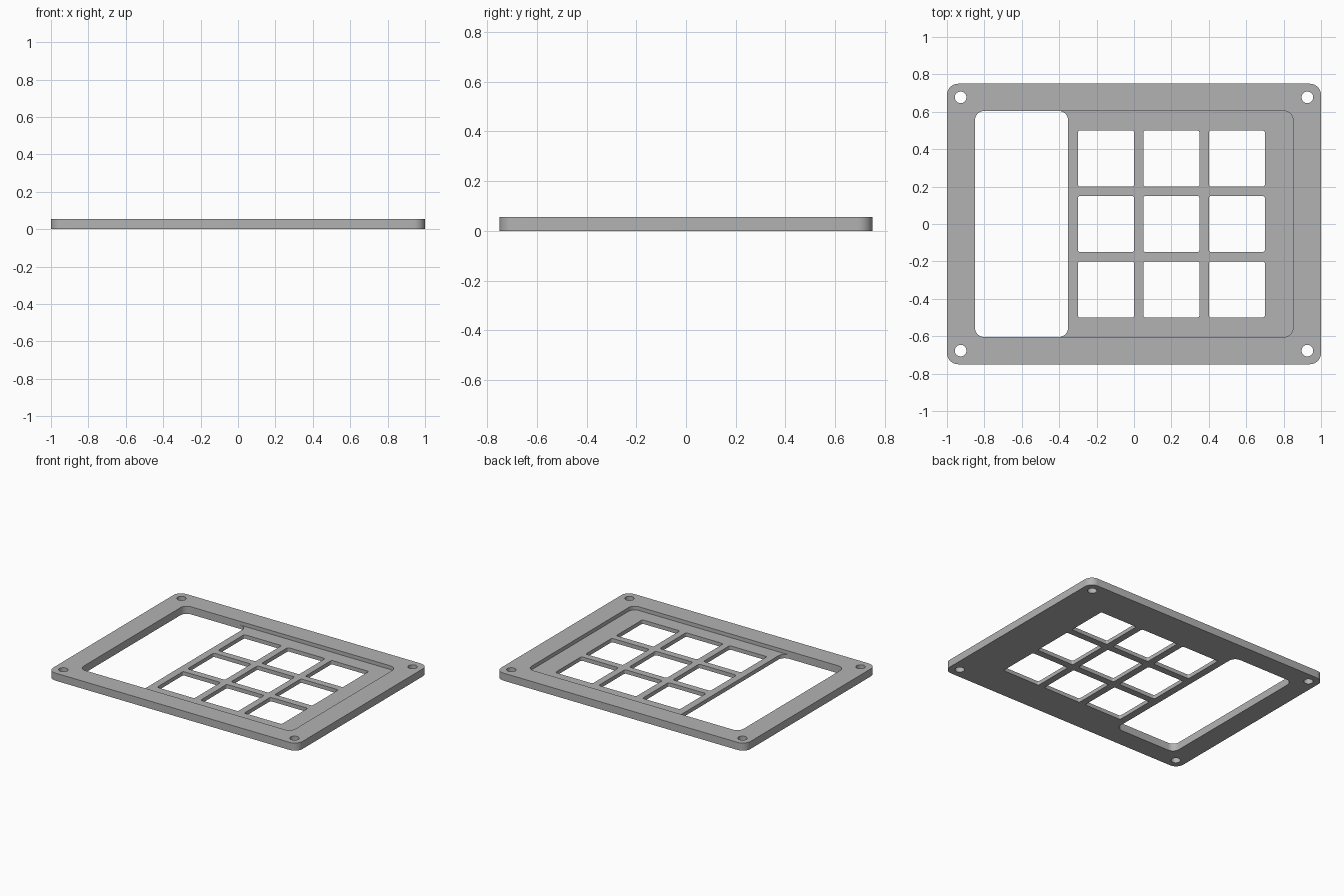
import bpy, bmesh
from math import pi, cos, sin, radians

if "Cube" in bpy.data.objects:
    bpy.data.objects.remove(bpy.data.objects["Cube"])

HEIGHT = 0.055
FLOOR = 0.028      # height of the recessed floor
BELOW, ABOVE = -0.1, 0.2

grey = bpy.data.materials.new("plain grey")
grey.use_nodes = True
colour = (0.45, 0.45, 0.45, 1)
grey.diffuse_color = colour
grey.node_tree.nodes["Principled BSDF"].inputs["Base Color"].default_value = colour


def rounded_block(name, x0, x1, y0, y1, z0, z1, radius, steps=8):
    """Upright prism with rounded corners."""
    bm = bmesh.new()
    centres = [(x1 - radius, y1 - radius), (x0 + radius, y1 - radius),
               (x0 + radius, y0 + radius), (x1 - radius, y0 + radius)]
    ring = []
    for quarter, (cx, cy) in enumerate(centres):
        for i in range(steps + 1):
            a = (quarter + i / steps) * pi / 2
            ring.append(bm.verts.new((cx + radius * cos(a), cy + radius * sin(a), z0)))
    base = bm.faces.new(ring)
    top = bmesh.ops.extrude_face_region(bm, geom=[base])["geom"]
    bmesh.ops.translate(bm, vec=(0, 0, z1 - z0),
                        verts=[v for v in top if isinstance(v, bmesh.types.BMVert)])
    bmesh.ops.recalc_face_normals(bm, faces=bm.faces)
    mesh = bpy.data.meshes.new(name)
    bm.to_mesh(mesh)
    bm.free()
    obj = bpy.data.objects.new(name, mesh)
    bpy.context.collection.objects.link(obj)
    return obj


def round_cutter(name, x, y, radius):
    bpy.ops.mesh.primitive_cylinder_add(vertices=32, radius=radius, depth=ABOVE - BELOW,
                                        location=(x, y, (ABOVE + BELOW) / 2))
    obj = bpy.context.object
    obj.name = name
    return obj


# Main plate
plate = rounded_block("panel_frame", -1, 1, -0.75, 0.75, 0, HEIGHT, 0.06)
plate.data.materials.append(grey)

# Shallow recess and the tall window at its right-hand end
cutters = [
    rounded_block("recess_cutter", -0.85, 0.85, -0.605, 0.605, FLOOR, ABOVE, 0.05),
    rounded_block("window_cutter", -0.85, -0.353, -0.605, 0.605, BELOW, ABOVE, 0.05),
]

# Three by three grid of square openings
for col in range(3):
    for row in range(3):
        x, y = -0.15 + 0.35 * col, -0.35 + 0.35 * row
        cutters.append(rounded_block("opening_cutter", x - 0.15, x + 0.15, y - 0.15, y + 0.15,
                                     BELOW, ABOVE, 0.012, 4))

# Corner screw holes
for sx in (-1, 1):
    for sy in (-1, 1):
        cutters.append(round_cutter("screw_hole_cutter", sx * 0.927, sy * 0.677, 0.031))

# Cut everything out, then discard the cutters
bpy.ops.object.select_all(action="DESELECT")
plate.select_set(True)
bpy.context.view_layer.objects.active = plate
for cutter in cutters:
    mod = plate.modifiers.new("cut", "BOOLEAN")
    mod.operation = "DIFFERENCE"
    mod.solver = "EXACT"
    mod.object = cutter
    bpy.ops.object.modifier_apply(modifier=mod.name)
    bpy.data.objects.remove(cutter)

bpy.ops.object.shade_smooth_by_angle(angle=radians(30))
